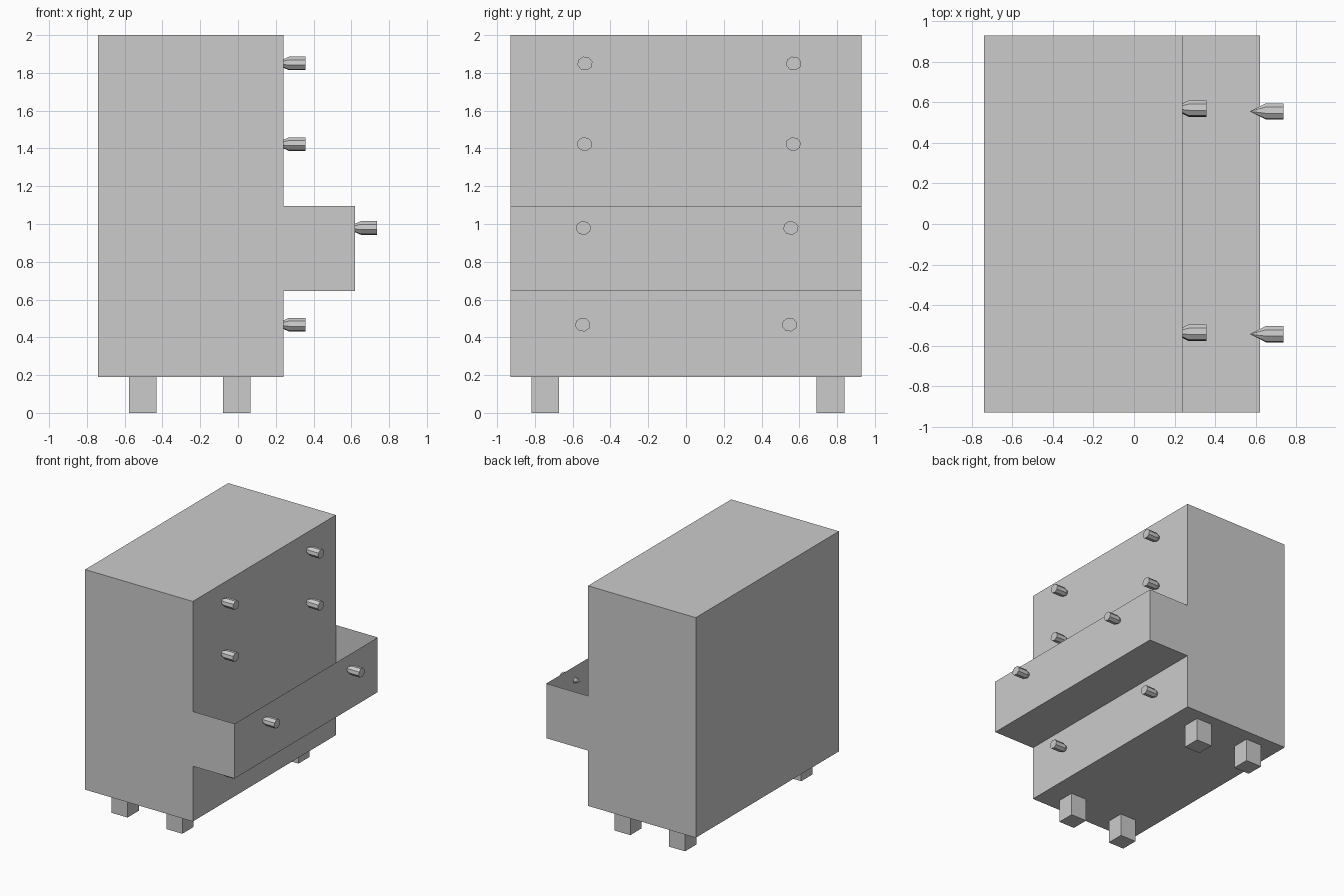
import bpy, bmesh
from math import cos, sin, pi

if "Cube" in bpy.data.objects:
    bpy.data.objects.remove(bpy.data.objects["Cube"])


def finish(name, bm):
    me = bpy.data.meshes.new(name)
    bm.to_mesh(me)
    bm.free()
    ob = bpy.data.objects.new(name, me)
    bpy.context.collection.objects.link(ob)
    return ob


def box(name, lo, hi, open_dirs=()):
    """Box between two corners; faces pointing along open_dirs are left off."""
    bm = bmesh.new()
    bmesh.ops.create_cube(bm, size=1)
    bm.normal_update()
    gone = [f for f in bm.faces if any(f.normal.dot(d) > 0.9 for d in map(Vector, open_dirs))]
    bmesh.ops.delete(bm, geom=gone, context='FACES')
    for v in bm.verts:
        v.co = [l + (c + 0.5) * (h - l) for c, l, h in zip(v.co, lo, hi)]
    return finish(name, bm)


def knob(name, face_x, y, z, sides=8):
    """Stubby peg with a pointed inner end that pierces the drawer front."""
    bm = bmesh.new()
    rings = []
    for x in (face_x + 0.03, face_x + 0.117):
        rings.append([bm.verts.new((x, y + 0.041 * cos(2 * pi * (i + 0.3) / sides),
                                    z + 0.037 * sin(2 * pi * (i + 0.3) / sides)))
                      for i in range(sides)])
    tip = bm.verts.new((face_x - 0.05, y, z))
    inner, outer = rings
    for i in range(sides):
        j = (i + 1) % sides
        bm.faces.new((inner[i], inner[j], outer[j], outer[i]))
        bm.faces.new((tip, inner[j], inner[i]))
    bm.faces.new(outer)
    bmesh.ops.recalc_face_normals(bm, faces=bm.faces)
    return finish(name, bm)


from mathutils import Vector

FRONT, OPEN_FRONT = 0.24, 0.62

# Cabinet carcass
box("cabinet_body", (-0.74, -0.93, 0.19), (FRONT, 0.93, 2.0))

# Pulled-out drawer: thin sheet tray, open on top and against the body
box("open_drawer", (FRONT, -0.93, 0.645), (OPEN_FRONT, 0.93, 1.095),
    open_dirs=((0, 0, 1), (-1, 0, 0)))

# Four square legs
for x, depth in ((-0.505, "back"), (-0.007, "front")):
    for y, side in ((-0.745, "left"), (0.765, "right")):
        box(f"{depth}_{side}_leg", (x - 0.073, y - 0.073, 0), (x + 0.073, y + 0.073, 0.19))

# Pair of knobs per drawer: face position, left y, right y, height
rows = [(FRONT, -0.535, 0.57, 1.85), (FRONT, -0.537, 0.568, 1.423),
        (OPEN_FRONT, -0.543, 0.555, 0.979), (FRONT, -0.547, 0.548, 0.467)]
for n, (fx, yl, yr, z) in enumerate(rows, 1):
    knob(f"drawer_{n}_left_knob", fx, yl, z)
    knob(f"drawer_{n}_right_knob", fx, yr, z)
